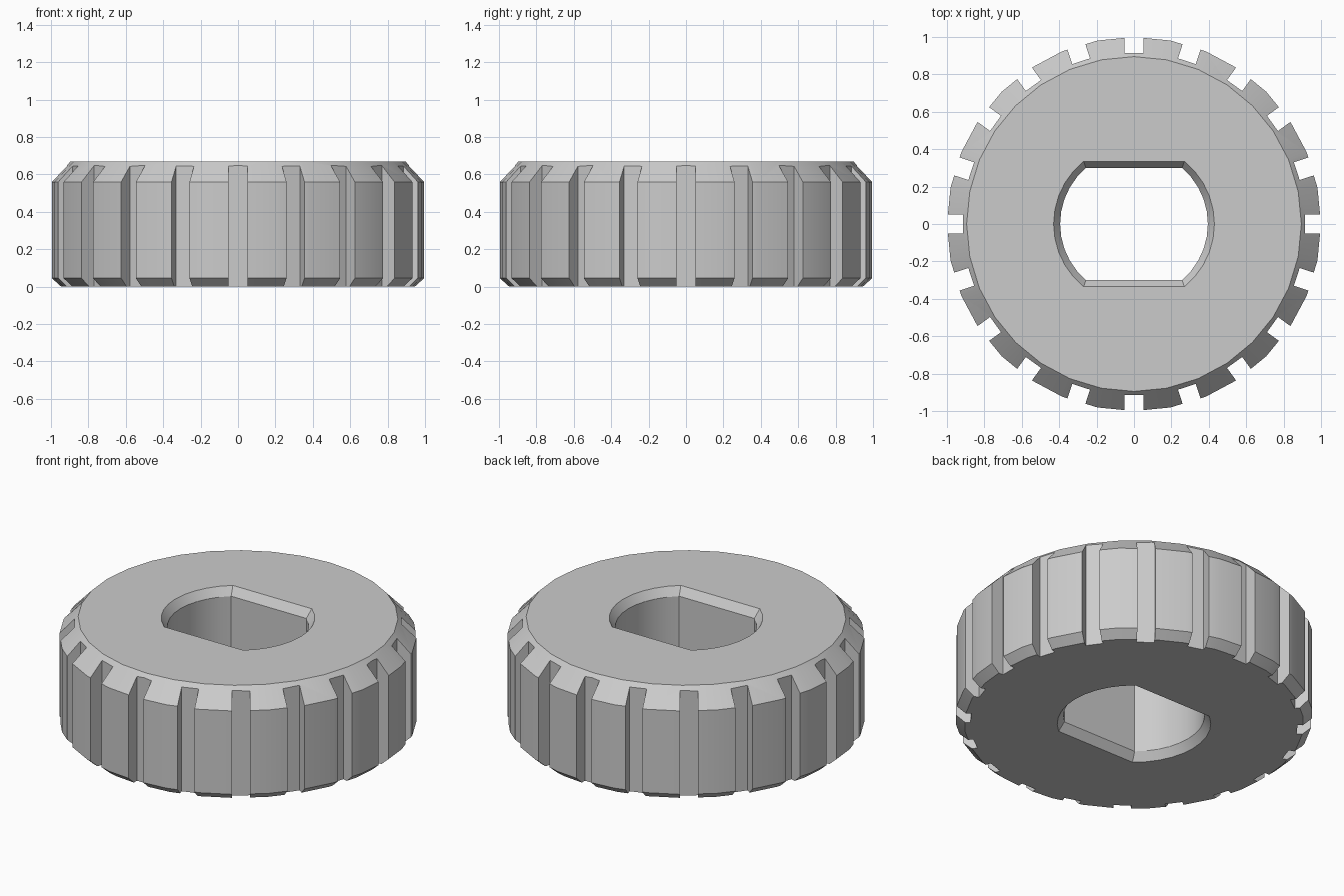
import bpy, bmesh, math
from mathutils import Matrix

if "Cube" in bpy.data.objects:
    bpy.data.objects.remove(bpy.data.objects["Cube"], do_unlink=True)

HEIGHT = 0.67
NOTCHES = 20
NOTCH_WIDTH = 0.1
NOTCH_RADIUS = 0.915

grey = bpy.data.materials.new("plain grey")
grey.use_nodes = True
grey.diffuse_color = (0.6, 0.6, 0.6, 1)
grey.node_tree.nodes["Principled BSDF"].inputs["Base Color"].default_value = (0.6, 0.6, 0.6, 1)


def make_object(name, bm):
    bmesh.ops.recalc_face_normals(bm, faces=bm.faces)
    mesh = bpy.data.meshes.new(name)
    bm.to_mesh(mesh)
    bm.free()
    mesh.materials.append(grey)
    obj = bpy.data.objects.new(name, mesh)
    bpy.context.collection.objects.link(obj)
    return obj


def circle(radius, count=32):
    return [(radius * math.cos(math.tau * i / count), radius * math.sin(math.tau * i / count))
            for i in range(count)]


def double_flat(radius, half_flat, steps=10):
    """Circle cut by two flats parallel to x."""
    limit = math.asin(half_flat / radius)
    angles = [-limit + 2 * limit * i / steps for i in range(steps + 1)]
    return [(radius * math.cos(a + turn), radius * math.sin(a + turn))
            for turn in (0, math.pi) for a in angles]


def loft(name, sections):
    """Closed solid through outlines stacked in z."""
    bm = bmesh.new()
    rings = [[bm.verts.new((x, y, z)) for x, y in outline] for z, outline in sections]
    for low, high in zip(rings, rings[1:]):
        for i in range(len(low)):
            j = (i + 1) % len(low)
            bm.faces.new((low[i], low[j], high[j], high[i]))
    bm.faces.new(rings[0][::-1])
    bm.faces.new(rings[-1])
    return make_object(name, bm)


# Wheel body with bevelled rims
wheel = loft("grip_wheel", [(z, circle(r)) for z, r in
                            ((0, 0.95), (0.045, 1), (0.56, 1), (HEIGHT, 0.895))])

# Bore with two flats, chamfered at both ends
wide, narrow = double_flat(0.43, 0.335), double_flat(0.395, 0.30)
bore = loft("bore_cutter", [(-0.1, wide), (0, wide), (0.05, narrow),
                            (HEIGHT - 0.05, narrow), (HEIGHT, wide), (HEIGHT + 0.1, wide)])

# Ring of straight grip notches
bm = bmesh.new()
for i in range(NOTCHES):
    place = (Matrix.Rotation(math.tau * i / NOTCHES, 4, 'Z')
             @ Matrix.Translation((NOTCH_RADIUS + 0.1, 0, HEIGHT / 2))
             @ Matrix.Diagonal((0.2, NOTCH_WIDTH, HEIGHT + 0.2, 1)))
    bmesh.ops.create_cube(bm, size=1, matrix=place)
notches = make_object("notch_cutter", bm)

# Cut the bore and notches
bpy.ops.object.select_all(action='DESELECT')
wheel.select_set(True)
bpy.context.view_layer.objects.active = wheel
for cutter in (bore, notches):
    cutter.hide_render = True
    cut = wheel.modifiers.new("cut", 'BOOLEAN')
    cut.operation = 'DIFFERENCE'
    cut.solver = 'EXACT'
    cut.object = cutter
    bpy.ops.object.modifier_apply(modifier=cut.name)
    bpy.data.objects.remove(cutter, do_unlink=True)

bpy.ops.object.shade_smooth_by_angle(angle=math.radians(20))
